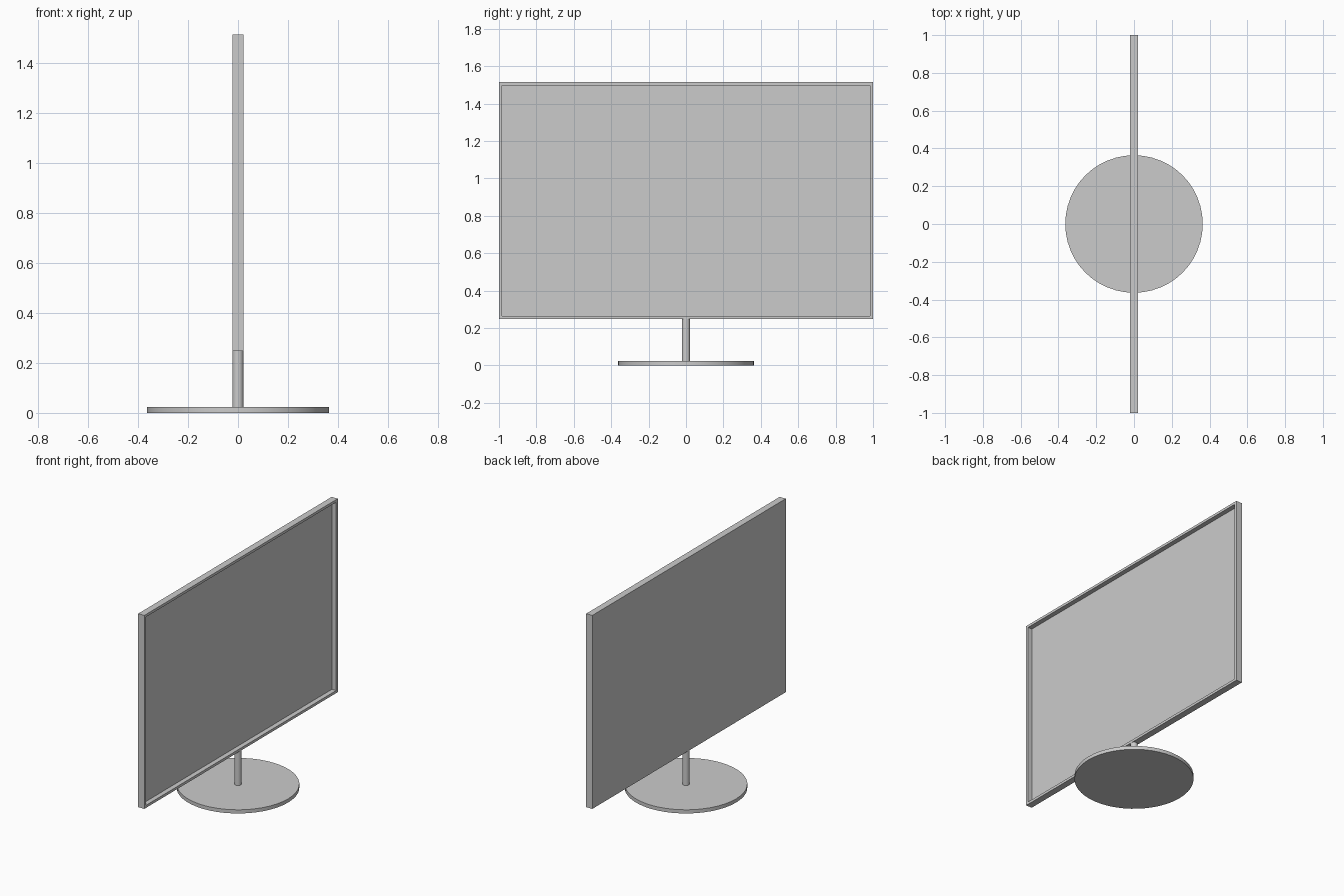
import bpy, bmesh
from mathutils import Vector

if "Cube" in bpy.data.objects:
    bpy.data.objects.remove(bpy.data.objects["Cube"])

HALF_T = 0.022            # half thickness of the display
Z0, Z1 = 0.248, 1.514     # bottom and top of the display
BEZEL, DEPTH = 0.024, 0.031


def cylinder(name, radius, z_low, z_high, sides):
    bpy.ops.mesh.primitive_cylinder_add(vertices=sides, radius=radius, depth=z_high - z_low,
                                        location=(0, 0, (z_low + z_high) / 2))
    obj = bpy.context.object
    obj.name = name
    bpy.ops.object.shade_smooth_by_angle()
    return obj


# Display housing: a thin slab with the screen recessed into its +x face
bm = bmesh.new()
bmesh.ops.create_cube(bm, size=1)
bmesh.ops.scale(bm, vec=(2 * HALF_T, 2, Z1 - Z0), verts=bm.verts)
bmesh.ops.translate(bm, vec=(0, 0, (Z0 + Z1) / 2), verts=bm.verts)
bm.normal_update()
screen = next(f for f in bm.faces if f.normal.x > 0.9)
bmesh.ops.inset_region(bm, faces=[screen], thickness=BEZEL)
# Push the screen back, leaving walls around it
pushed = bmesh.ops.extrude_discrete_faces(bm, faces=[screen])["faces"][0]
bmesh.ops.translate(bm, vec=Vector((-DEPTH, 0, 0)), verts=pushed.verts)
bmesh.ops.recalc_face_normals(bm, faces=bm.faces)
mesh = bpy.data.meshes.new("display_housing")
bm.to_mesh(mesh)
bm.free()
display = bpy.data.objects.new("display_housing", mesh)
bpy.context.collection.objects.link(display)

# Stand: round foot and slim post
cylinder("stand_base", 0.364, 0, 0.024, 48)
cylinder("stand_post", 0.022, 0.024, Z0, 32)
